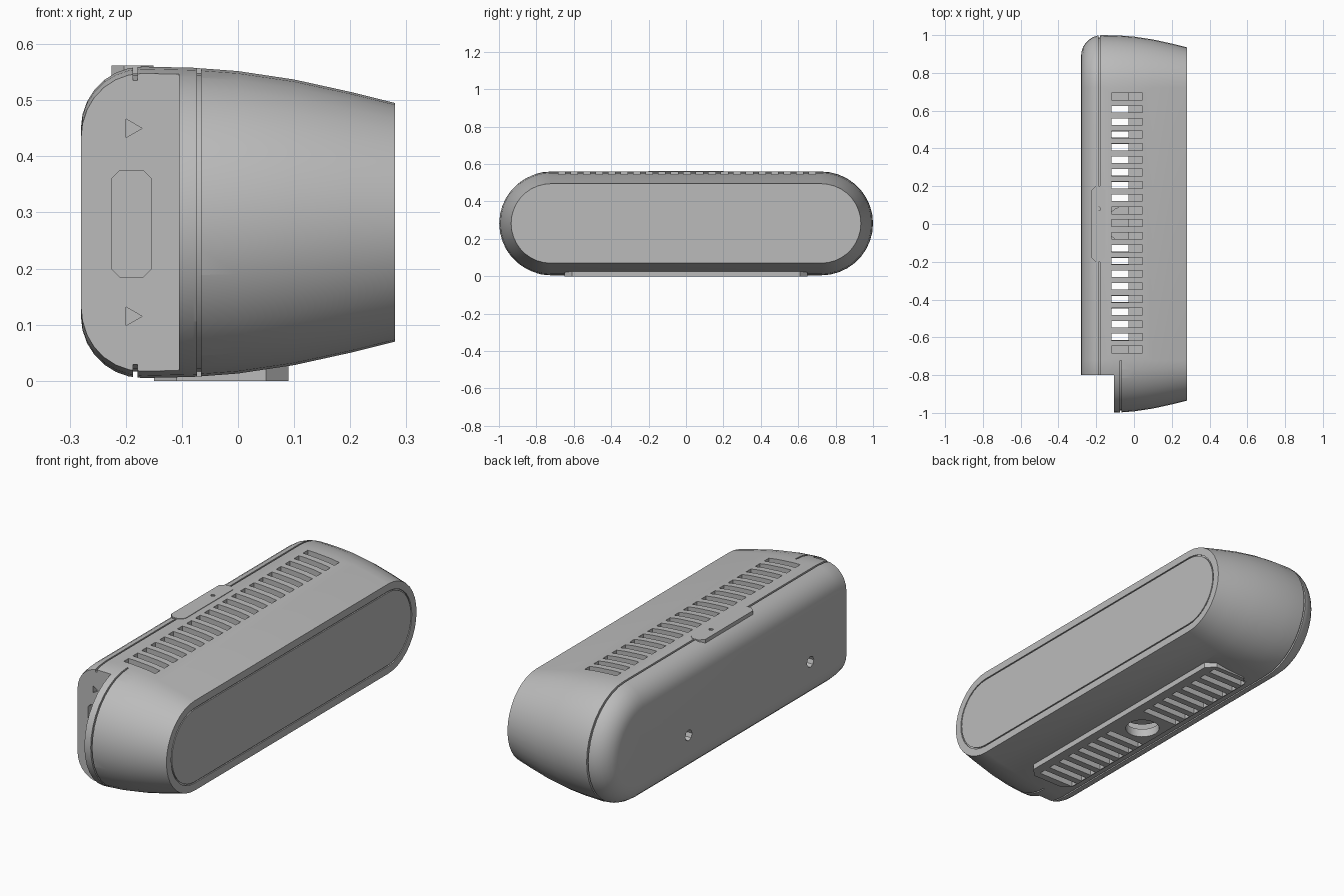
import bpy, bmesh, math
from math import sin, cos, pi

cube = bpy.data.objects.get("Cube")
if cube:
    bpy.data.objects.remove(cube)

grey = bpy.data.materials.new("plain grey")
grey.use_nodes = True
grey.diffuse_color = (0.5, 0.5, 0.5, 1)
grey.node_tree.nodes["Principled BSDF"].inputs["Base Color"].default_value = (0.5, 0.5, 0.5, 1)

MID, RADIUS = 0.2825, 0.2775      # height of the centre line, radius of the round ends
CENTRE = 1 - RADIUS               # y of the round end centres


def make(name, bm):
    bmesh.ops.recalc_face_normals(bm, faces=bm.faces)
    me = bpy.data.meshes.new(name)
    bm.to_mesh(me)
    bm.free()
    me.materials.append(grey)
    ob = bpy.data.objects.new(name, me)
    bpy.context.scene.collection.objects.link(ob)
    return ob


def outline(x, inset, front_only):
    """Stadium section at x, or only the arc of its front end."""
    r, n, pts = RADIUS - inset, 18, []
    for side in ((-1,) if front_only else (-1, 1)):
        for i in range(n + 1):
            a = pi * i / n
            pts.append((x, side * (CENTRE + r * sin(a)), MID - side * r * cos(a) * -1))
    return pts


def loft(bm, rings, closed=False, front_only=False):
    """Skin stadium sections; closed rings give a hoop, open ones a solid."""
    rows = [[bm.verts.new(p) for p in outline(x, d, front_only)] for x, d in rings]
    n, m = len(rows), len(rows[0])
    for i in range(n if closed else n - 1):
        for j in range(m - 1 if front_only else m):
            a, b, k = rows[i], rows[(i + 1) % n], (j + 1) % m
            bm.faces.new((a[j], a[k], b[k], b[j]))
    if not closed:
        bm.faces.new(rows[0])
        bm.faces.new(rows[-1])
    elif front_only:
        for j in (0, -1):
            bm.faces.new([row[j] for row in rows])


def hoop(bm, x0, x1, d0, d1, front_only=False):
    loft(bm, [(x0, d0), (x0, d1), (x1, d1), (x1, d0)], True, front_only)


def panel(u, v, w, h, c=0):
    """Rectangle around (u, v), with corners cut by c."""
    a, b = w / 2, h / 2
    if not c:
        return [(u - a, v - b), (u + a, v - b), (u + a, v + b), (u - a, v + b)]
    pts = []
    for s, t in ((-1, -1), (1, -1), (1, 1), (-1, 1)):
        pair = [(u + s * (a - c), v + t * b), (u + s * a, v + t * (b - c))]
        pts += pair if s * t > 0 else pair[::-1]
    # keep the corner pairs in walking order
    return sorted(pts, key=lambda p: math.atan2((p[1] - v) / h, (p[0] - u) / w))


def disc(u, v, r, n):
    return [(u + r * cos(2 * pi * i / n), v + r * sin(2 * pi * i / n)) for i in range(n)]


def prism(bm, pts, lo, hi, axis):
    """Extrude a flat shape along x, y or z."""
    def at(p, t):
        q = list(p)
        q.insert("xyz".index(axis), t)
        return bm.verts.new(q)
    a, b = [at(p, lo) for p in pts], [at(p, hi) for p in pts]
    bm.faces.new(a)
    bm.faces.new(b)
    for i in range(len(pts)):
        k = (i + 1) % len(pts)
        bm.faces.new((a[i], a[k], b[k], b[i]))


def combine(ob, bm, operation="DIFFERENCE"):
    """Apply a boolean with the shape in bm, then drop the helper."""
    tool = make("cutter", bm)
    tool.hide_render = True
    mod = ob.modifiers.new("cut", "BOOLEAN")
    mod.operation, mod.solver, mod.object = operation, "EXACT", tool
    graph = bpy.context.evaluated_depsgraph_get()
    me = bpy.data.meshes.new_from_object(ob.evaluated_get(graph))
    ob.modifiers.clear()
    ob.data = me
    bpy.data.objects.remove(tool)


# Body: rounded back, gently tapering towards the lens side
bm = bmesh.new()
back = [(-0.17 - 0.11 * cos(pi * i / 14), 0.11 * (1 - sin(pi * i / 14))) for i in range(8)]
loft(bm, back + [(-0.08, 0.002), (0, 0.008), (0.1, 0.023), (0.2, 0.045), (0.28, 0.065)])
body = make("body_shell", bm)

# Foot pad under the body
bm = bmesh.new()
prism(bm, panel(-0.03, 0, 0.24, 1.3, 0.04), 0, 0.08, "z")
combine(body, bm, "UNION")

# Open corner at the front end
bm = bmesh.new()
prism(bm, panel(-0.305, -1, 0.4, 0.4), -0.2, 0.8, "z")
combine(body, bm)

# Inner cavity
bm = bmesh.new()
prism(bm, panel(-0.115, 0, 0.17, 1.44), 0.04, 0.52, "z")
combine(body, bm)

# Vent slots above and below, and the mounting hole
bm = bmesh.new()
for i in range(-10, 11):
    y = i * 0.067 + 0.005
    prism(bm, panel(-0.0375, y, 0.165, 0.036), 0.47, 0.7, "z")
    if 2 <= abs(i) <= 9:
        prism(bm, panel(-0.05, y, 0.19, 0.034), -0.1, 0.1, "z")
prism(bm, disc(-0.05, 0, 0.077, 20), -0.1, 0.08, "z")
combine(body, bm)

# Seams round the back cover, the lens panel and the front end
bm = bmesh.new()
hoop(bm, -0.187, -0.179, 0.012, -0.03)
hoop(bm, 0.274, 0.3, 0.1, 0.106)
hoop(bm, -0.073, -0.066, 0.012, -0.03, True)
combine(body, bm)

# Screw holes in the back, latch recess and small holes in the cut end
bm = bmesh.new()
for y in (-0.53, 0.38):
    prism(bm, disc(y, 0.2, 0.026, 8), -0.3, -0.24, "x")
prism(bm, panel(-0.19, 0.28, 0.07, 0.19, 0.014), -0.85, -0.76, "y")
for z in (0.45, 0.115):
    prism(bm, disc(-0.19, z, 0.019, 3), -0.85, -0.76, "y")
combine(body, bm)

# Threaded socket behind the mounting hole
bm = bmesh.new()
prism(bm, disc(-0.05, 0, 0.095, 24), 0.075, 0.11, "z")
socket = make("mount_socket", bm)

# Release tab on the top seam, with a small dimple
bm = bmesh.new()
prism(bm, panel(-0.188, 0, 0.075, 0.4, 0.022), 0.54, 0.562, "z")
tab = make("release_tab", bm)
bm = bmesh.new()
prism(bm, disc(-0.187, 0.08, 0.01, 8), 0.55, 0.6, "z")
combine(tab, bm)

# Smooth curved surfaces, keep cut edges crisp
bpy.ops.object.select_all(action="DESELECT")
for ob in (body, socket, tab):
    ob.select_set(True)
bpy.context.view_layer.objects.active = body
bpy.ops.object.shade_smooth_by_angle(angle=math.radians(30))
